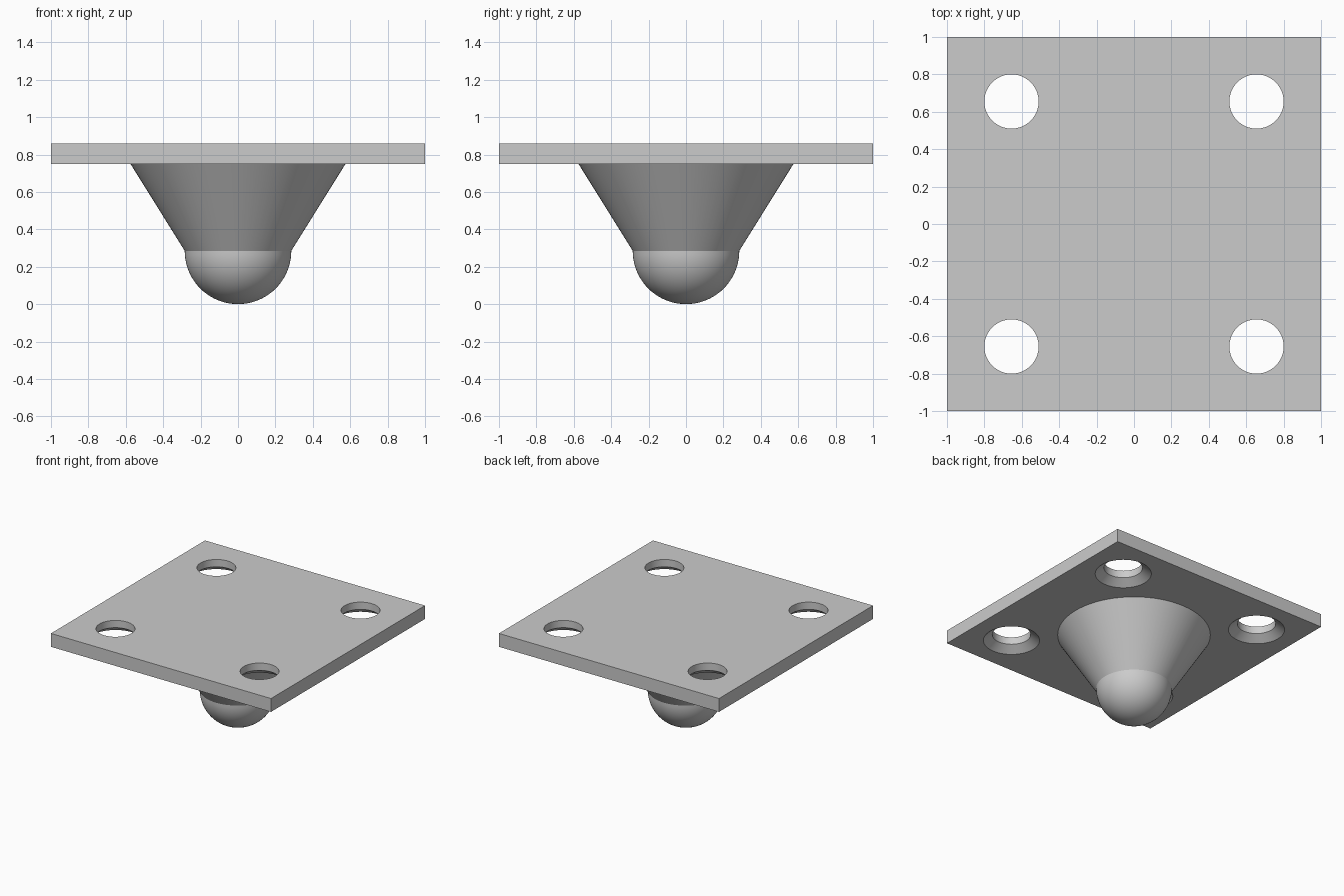
import bpy, bmesh
from math import sin, cos, pi, radians
from mathutils import Matrix, Vector

cube = bpy.data.objects.get("Cube")
if cube:
    bpy.data.objects.remove(cube, do_unlink=True)

PLATE_BOTTOM, PLATE_TOP = 0.75, 0.86
HOLE_OFFSET, HOLE_R = 0.655, 0.145
DOME_R = 0.285

grey = bpy.data.materials.new("light grey")
grey.use_nodes = True
colour = (0.6, 0.6, 0.6, 1)
grey.diffuse_color = colour
grey.node_tree.nodes["Principled BSDF"].inputs["Base Color"].default_value = colour


def make_object(name, bm):
    bmesh.ops.recalc_face_normals(bm, faces=bm.faces[:])
    mesh = bpy.data.meshes.new(name)
    bm.to_mesh(mesh)
    bm.free()
    mesh.materials.append(grey)
    obj = bpy.data.objects.new(name, mesh)
    bpy.context.collection.objects.link(obj)
    return obj


def lathe(name, profile, steps=72):
    """Revolve (radius, height) points around z into a closed solid."""
    bm = bmesh.new()
    verts = [bm.verts.new((r, 0, z)) for r, z in profile]
    edges = [bm.edges.new(pair) for pair in zip(verts, verts[1:])]
    bmesh.ops.spin(bm, geom=verts + edges, cent=(0, 0, 0), axis=(0, 0, 1),
                   angle=2 * pi, steps=steps)
    bmesh.ops.remove_doubles(bm, verts=bm.verts[:], dist=0.0001)
    return make_object(name, bm)


def smooth(obj):
    bpy.ops.object.select_all(action="DESELECT")
    obj.select_set(True)
    bpy.context.view_layer.objects.active = obj
    bpy.ops.object.shade_smooth_by_angle(angle=radians(25))


# Square mounting plate
bm = bmesh.new()
size = Vector((2, 2, PLATE_TOP - PLATE_BOTTOM))
middle = Vector((0, 0, (PLATE_TOP + PLATE_BOTTOM) / 2))
bmesh.ops.create_cube(bm, size=1, matrix=Matrix.Translation(middle) @ Matrix.Diagonal(size).to_4x4())
plate = make_object("mounting_plate", bm)

# Four screw holes, countersunk from below
hole_profile = [(0, 0.9), (HOLE_R, 0.9), (HOLE_R, 0.8), (0.225, 0.74), (0, 0.74)]
for sx in (-1, 1):
    for sy in (-1, 1):
        cutter = lathe("screw_hole_cutter", hole_profile)
        cutter.location = (sx * HOLE_OFFSET, sy * HOLE_OFFSET, 0)
        cutter.hide_render = True
        cut = plate.modifiers.new("screw_hole", "BOOLEAN")
        cut.operation = "DIFFERENCE"
        cut.solver = "EXACT"
        cut.object = cutter
        bpy.context.view_layer.objects.active = plate
        bpy.ops.object.modifier_apply(modifier=cut.name)
        bpy.data.objects.remove(cutter, do_unlink=True)
smooth(plate)

# Tapered stem ending in a domed foot, its top sunk into the plate
dome = [(DOME_R * sin(a), DOME_R * (1 - cos(a)))
        for a in (i * pi / 2 / 20 for i in range(21))]
stem = lathe("tapered_stem_and_dome",
             dome + [(0.575, PLATE_BOTTOM), (0.575, 0.78), (0, 0.78)])
smooth(stem)
